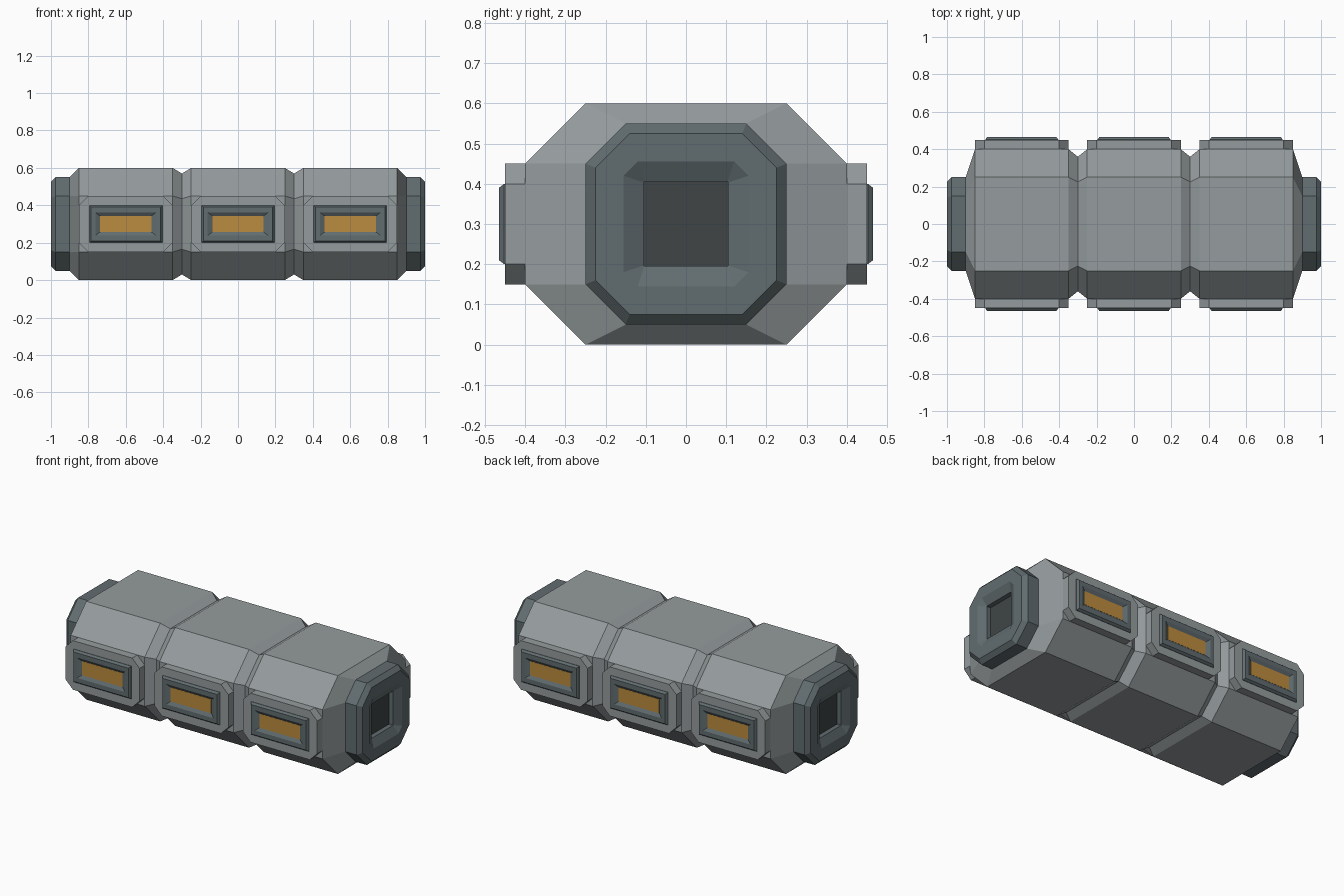
import bpy, bmesh

if "Cube" in bpy.data.objects:
    bpy.data.objects.remove(bpy.data.objects["Cube"])


def material(name, rgb):
    m = bpy.data.materials.new(name)
    m.diffuse_color = (*rgb, 1)
    m.use_nodes = True
    m.node_tree.nodes["Principled BSDF"].inputs["Base Color"].default_value = m.diffuse_color
    return m


hull_mat = material("hull_grey", (0.30, 0.33, 0.34))
dark_mat = material("dark_grey", (0.12, 0.15, 0.16))
hole_mat = material("port_dark", (0.05, 0.06, 0.06))
glass_mat = material("amber", (0.50, 0.26, 0.05))


def octagon(w, h, cw, ch):
    """Chamfered rectangle: half sizes w, h, and corner cuts cw, ch."""
    return [(w, -h + ch), (w, h - ch), (w - cw, h), (-w + cw, h),
            (-w, h - ch), (-w, -h + ch), (-w + cw, -h), (w - cw, -h)]


def rect(w, h):
    return [(w, -h), (w, h), (-w, h), (-w, -h)]


def loft(name, rings, place, mat, cap_end=True):
    """Bridge (depth, profile) rings; place maps (depth, u, v) to xyz."""
    bm = bmesh.new()
    loops = [[bm.verts.new(place(d, u, v)) for u, v in p] for d, p in rings]
    for a, b in zip(loops, loops[1:]):
        n = len(a)
        for i in range(n):
            j = (i + 1) % n
            bm.faces.new((a[i], a[j], b[j], b[i]))
    bm.faces.new(loops[0])
    if cap_end:
        bm.faces.new(loops[-1])
    bmesh.ops.recalc_face_normals(bm, faces=bm.faces)
    me = bpy.data.meshes.new(name)
    bm.to_mesh(me)
    bm.free()
    me.materials.append(mat)
    ob = bpy.data.objects.new(name, me)
    bpy.context.collection.objects.link(ob)
    return ob


Z = 0.3  # height of the long axis

# Hull: one octagonal body with two V grooves and tapered ends
full = octagon(0.40, 0.30, 0.15, 0.15)
groove = [(u * 0.9, v * 0.9) for u, v in full]
end = octagon(0.25, 0.25, 0.10, 0.10)
stations = [(-0.9, end), (-0.85, full), (-0.35, full), (-0.3, groove), (-0.25, full),
            (0.25, full), (0.3, groove), (0.35, full), (0.85, full), (0.9, end)]
loft("hull", stations, lambda d, u, v: (d, u, Z + v), hull_mat)

# End collars with a recessed square port
for s, side in ((-1, "left"), (1, "right")):
    def along_x(d, u, v, s=s):
        return (s * d, u, Z + v)
    loft(side + "_collar",
         [(0.88, end), (0.975, end),
          (1.0, octagon(0.225, 0.225, 0.085, 0.085)),
          (1.0, octagon(0.155, 0.155, 0.035, 0.035)),
          (0.975, octagon(0.105, 0.105, 0.002, 0.002)),
          (0.945, octagon(0.105, 0.105, 0.002, 0.002))],
         along_x, dark_mat)
    loft(side + "_port", [(0.94, rect(0.104, 0.104)), (0.948, rect(0.104, 0.104))],
         along_x, hole_mat)

# Window pads, frames and panes on both long sides
for s, side in ((-1, "front"), (1, "back")):
    for i, cx in enumerate((-0.6, 0.0, 0.6), 1):
        def along_y(d, u, v, s=s, cx=cx):
            return (cx + u, s * d, Z + v)
        pad = octagon(0.25, 0.15, 0.05, 0.05)
        loft(f"{side}_pad_{i}", [(0.38, pad), (0.45, pad)], along_y, hull_mat, cap_end=False)
        # pad face is a ring left open behind the pane
        loft(f"{side}_pad_face_{i}", [(0.44, pad), (0.45, pad)], along_y, hull_mat)
        loft(f"{side}_window_frame_{i}",
             [(0.43, rect(0.195, 0.10)), (0.452, rect(0.195, 0.10)),
              (0.465, rect(0.185, 0.09)), (0.465, rect(0.162, 0.062)),
              (0.453, rect(0.137, 0.043))],
             along_y, dark_mat, cap_end=False)
        loft(f"{side}_window_pane_{i}",
             [(0.44, rect(0.137, 0.043)), (0.454, rect(0.137, 0.043))],
             along_y, glass_mat)
